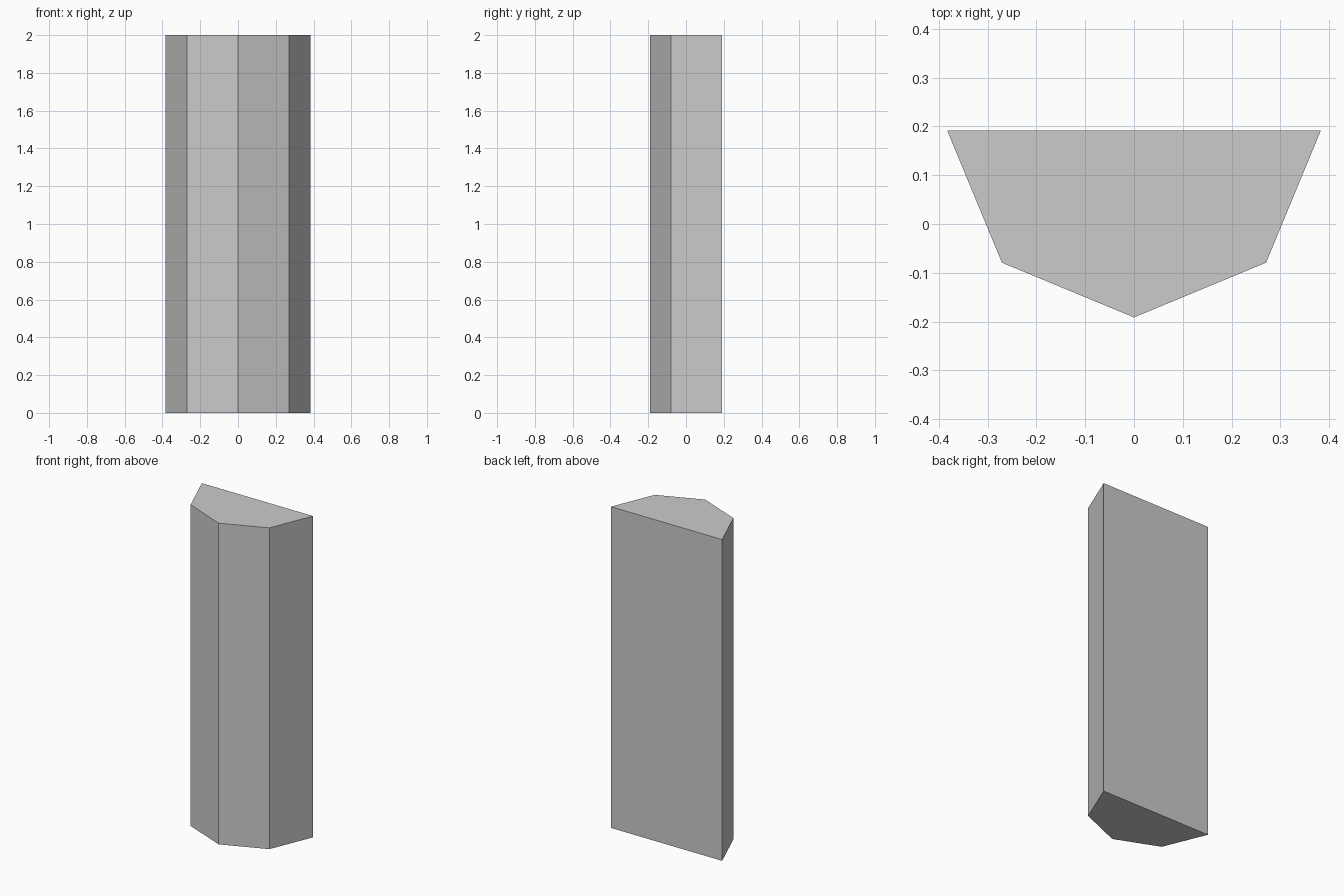
import bpy, bmesh
from math import pi, cos, sin

if "Cube" in bpy.data.objects:
    bpy.data.objects.remove(bpy.data.objects["Cube"])

RADIUS = 0.383
HEIGHT = 2.0

# Half-octagon column: flat back, four facets facing the front
bm = bmesh.new()
angles = [pi + i * pi / 4 for i in range(5)]
base = [bm.verts.new((RADIUS * cos(a), RADIUS / 2 + RADIUS * sin(a), 0)) for a in angles]
face = bm.faces.new(base)

# Extrude the profile upward, keeping the base as the bottom cap
result = bmesh.ops.extrude_face_region(bm, geom=[face], use_keep_orig=True)
top = [v for v in result["geom"] if isinstance(v, bmesh.types.BMVert)]
bmesh.ops.translate(bm, verts=top, vec=(0, 0, HEIGHT))
bmesh.ops.recalc_face_normals(bm, faces=bm.faces)

mesh = bpy.data.meshes.new("half_octagon_column")
bm.to_mesh(mesh)
bm.free()
column = bpy.data.objects.new("half_octagon_column", mesh)
bpy.context.collection.objects.link(column)
